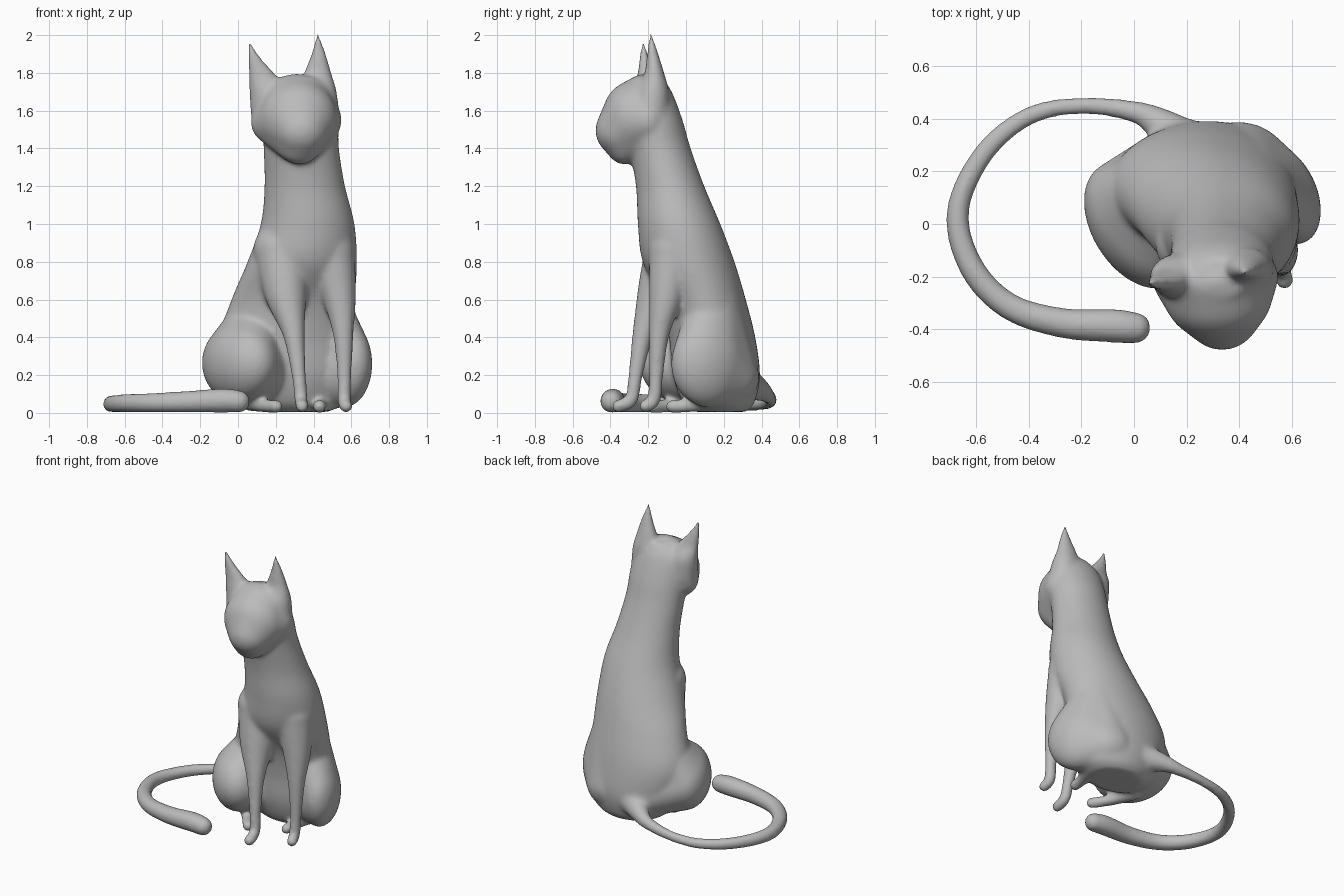
import bpy, bmesh, math
from mathutils import Vector, Matrix

if "Cube" in bpy.data.objects:
    bpy.data.objects.remove(bpy.data.objects["Cube"])

grey = bpy.data.materials.new("soft grey")
grey.use_nodes = True
grey.diffuse_color = (0.5, 0.5, 0.5, 1)
grey.node_tree.nodes["Principled BSDF"].inputs["Base Color"].default_value = (0.5, 0.5, 0.5, 1)


def spline(rows, steps=6):
    """Smooth interpolation through rows of equal length."""
    pts = [rows[0]] + rows + [rows[-1]]
    out = []
    for a, b, c, d in zip(pts, pts[1:], pts[2:], pts[3:]):
        for i in range(steps):
            t = i / steps
            out.append([q + t * (r - p) / 2 + t * t * (2 * p - 5 * q + 4 * r - s) / 2
                        + t ** 3 * (3 * q - p - 3 * r + s) / 2
                        for p, q, r, s in zip(a, b, c, d)])
    return out + [list(rows[-1])]


def skin(bm, rings):
    """Close a stack of point rings into a solid."""
    loops = [[bm.verts.new(p) for p in ring] for ring in rings]
    n = len(loops[0])
    for a, b in zip(loops, loops[1:]):
        for i in range(n):
            j = (i + 1) % n
            bm.faces.new((a[i], a[j], b[j], b[i]))
    bm.faces.new(loops[0][::-1])
    bm.faces.new(loops[-1])


def stack(bm, rows, n=40):
    """Oval sections given as z, x min, x max, y min, y max."""
    angles = [math.tau * i / n for i in range(n)]
    skin(bm, [[((x0 + x1 + (x1 - x0) * math.cos(a)) / 2,
                (y0 + y1 + (y1 - y0) * math.sin(a)) / 2, z) for a in angles]
              for z, x0, x1, y0, y1 in spline(rows)])


def ball(bm, centre, size, yaw=0):
    m = (Matrix.Translation(centre) @ Matrix.Rotation(math.radians(yaw), 4, 'Z')
         @ Matrix.Diagonal((*size, 1)))
    bmesh.ops.create_uvsphere(bm, u_segments=40, v_segments=24, radius=1, matrix=m)


def wrap(bm, balls):
    """Stretch one convex skin over several balls."""
    part = bmesh.new()
    for b in balls:
        ball(part, *b)
    hull = bmesh.ops.convex_hull(part, input=part.verts)
    inside = hull["geom_interior"] + hull["geom_unused"]
    spare = {v for v in inside if isinstance(v, bmesh.types.BMVert)}
    bmesh.ops.delete(part, geom=list(spare), context='VERTS')
    outer = {f for f in hull["geom"] if isinstance(f, bmesh.types.BMFace) and f.is_valid}
    bmesh.ops.delete(part, geom=[f for f in part.faces if f not in outer], context='FACES')
    mesh = bpy.data.meshes.new("wrap")
    part.to_mesh(mesh)
    part.free()
    bm.from_mesh(mesh)
    bpy.data.meshes.remove(mesh)


def tube(bm, rows, n=20):
    """Round limb along points given as x, y, z, radius."""
    path = spline(rows)
    pts = [Vector(p[:3]) for p in path]
    rings = []
    for i, p in enumerate(pts):
        d = pts[min(i + 1, len(pts) - 1)] - pts[max(i - 1, 0)]
        q = d.to_track_quat('Z', 'Y')
        r = path[i][3]
        rings.append([p + q @ Vector((r * math.cos(math.tau * k / n),
                                      r * math.sin(math.tau * k / n), 0)) for k in range(n)])
    skin(bm, rings)
    for p in (path[0], path[-1]):
        ball(bm, p[:3], (p[3],) * 3)


def finish(name, bm, voxel, rounds):
    """Fuse overlapping volumes and relax the joins."""
    bmesh.ops.recalc_face_normals(bm, faces=bm.faces)
    mesh = bpy.data.meshes.new(name)
    bm.to_mesh(mesh)
    bm.free()
    mesh.materials.append(grey)
    ob = bpy.data.objects.new(name, mesh)
    bpy.context.collection.objects.link(ob)
    bpy.context.view_layer.objects.active = ob
    ob.select_set(True)
    fuse = ob.modifiers.new("fuse", 'REMESH')
    fuse.mode = 'VOXEL'
    fuse.voxel_size = voxel
    fuse.use_smooth_shade = True
    relax = ob.modifiers.new("relax", 'SMOOTH')
    relax.factor = 0.5
    relax.iterations = rounds
    for m in ("fuse", "relax"):
        bpy.ops.object.modifier_apply(modifier=m)
    for poly in ob.data.polygons:
        poly.use_smooth = True


cat = bmesh.new()

# torso, neck and back of the skull
stack(cat, [(0.005, 0.12, 0.48, 0.04, 0.32), (0.06, 0.03, 0.56, -0.02, 0.365),
            (0.2, -0.05, 0.61, -0.07, 0.392), (0.4, -0.095, 0.615, -0.09, 0.367),
            (0.6, -0.035, 0.62, -0.13, 0.317), (0.8, 0.05, 0.63, -0.23, 0.257),
            (1, 0.12, 0.617, -0.255, 0.182), (1.2, 0.14, 0.567, -0.265, 0.097),
            (1.4, 0.135, 0.535, -0.3, 0.025), (1.55, 0.13, 0.53, -0.33, -0.018),
            (1.7, 0.15, 0.5, -0.32, -0.075), (1.78, 0.24, 0.42, -0.28, -0.13)])

# head: skull, face, muzzle, chin and cheeks under one skin
wrap(cat, [((0.31, -0.22, 1.61), (0.2, 0.13, 0.185)),
           ((0.32, -0.275, 1.56), (0.205, 0.17, 0.2)),
           ((0.335, -0.335, 1.495), (0.145, 0.145, 0.14)),
           ((0.325, -0.325, 1.425), (0.12, 0.1, 0.11)),
           ((0.165, -0.21, 1.54), (0.098, 0.09, 0.11)),
           ((0.455, -0.2, 1.55), (0.095, 0.09, 0.11))])

# ears
stack(cat, [(1.55, 0.07, 0.28, -0.29, -0.11), (1.7, 0.06, 0.26, -0.28, -0.12),
            (1.79, 0.056, 0.2, -0.257, -0.17), (1.88, 0.053, 0.122, -0.247, -0.195),
            (1.968, 0.053, 0.067, -0.235, -0.22)])
stack(cat, [(1.55, 0.34, 0.54, -0.29, -0.09), (1.7, 0.335, 0.523, -0.26, -0.09),
            (1.8, 0.35, 0.495, -0.22, -0.115), (1.9, 0.387, 0.467, -0.207, -0.145),
            (2.015, 0.416, 0.428, -0.195, -0.18)])

# haunches flowing back into the rump and flanks
wrap(cat, [((0.01, -0.005, 0.265), (0.17, 0.265, 0.215), 32),
           ((0.19, 0.2, 0.19), (0.19, 0.188, 0.165)),
           ((0.09, 0.13, 0.5), (0.14, 0.13, 0.1))])
wrap(cat, [((0.565, 0.115, 0.26), (0.13, 0.205, 0.23), 25),
           ((0.4, 0.2, 0.19), (0.2, 0.188, 0.175)),
           ((0.43, 0.15, 0.6), (0.15, 0.13, 0.1))])

# front legs
tube(cat, [(0.23, -0.07, 0.86, 0.15), (0.255, -0.15, 0.62, 0.112), (0.295, -0.225, 0.42, 0.06),
           (0.322, -0.267, 0.2, 0.039), (0.334, -0.29, 0.07, 0.037), (0.34, -0.36, 0.035, 0.036)])
tube(cat, [(0.49, -0.07, 0.86, 0.13), (0.535, -0.105, 0.62, 0.092), (0.557, -0.142, 0.42, 0.056),
           (0.563, -0.158, 0.2, 0.039), (0.562, -0.17, 0.07, 0.037), (0.572, -0.215, 0.035, 0.036)])

# hind paws
tube(cat, [(0.06, 0.05, 0.07, 0.06), (0.13, -0.08, 0.04, 0.039), (0.205, -0.18, 0.034, 0.036)])
tube(cat, [(0.48, 0.14, 0.07, 0.06), (0.44, 0.02, 0.04, 0.039), (0.43, -0.075, 0.034, 0.036)])

# tail
tube(cat, [(0.2, 0.3, 0.16, 0.1), (0.09, 0.385, 0.125, 0.062), (0, 0.427, 0.095, 0.042),
           (-0.2, 0.45, 0.065, 0.033), (-0.4, 0.41, 0.05, 0.036), (-0.57, 0.27, 0.047, 0.04),
           (-0.67, 0.05, 0.047, 0.044), (-0.62, -0.16, 0.05, 0.049), (-0.48, -0.31, 0.053, 0.052),
           (-0.28, -0.375, 0.058, 0.058), (-0.08, -0.387, 0.065, 0.065), (0.005, -0.395, 0.06, 0.06)])

finish("sitting_cat", cat, 0.011, 22)
